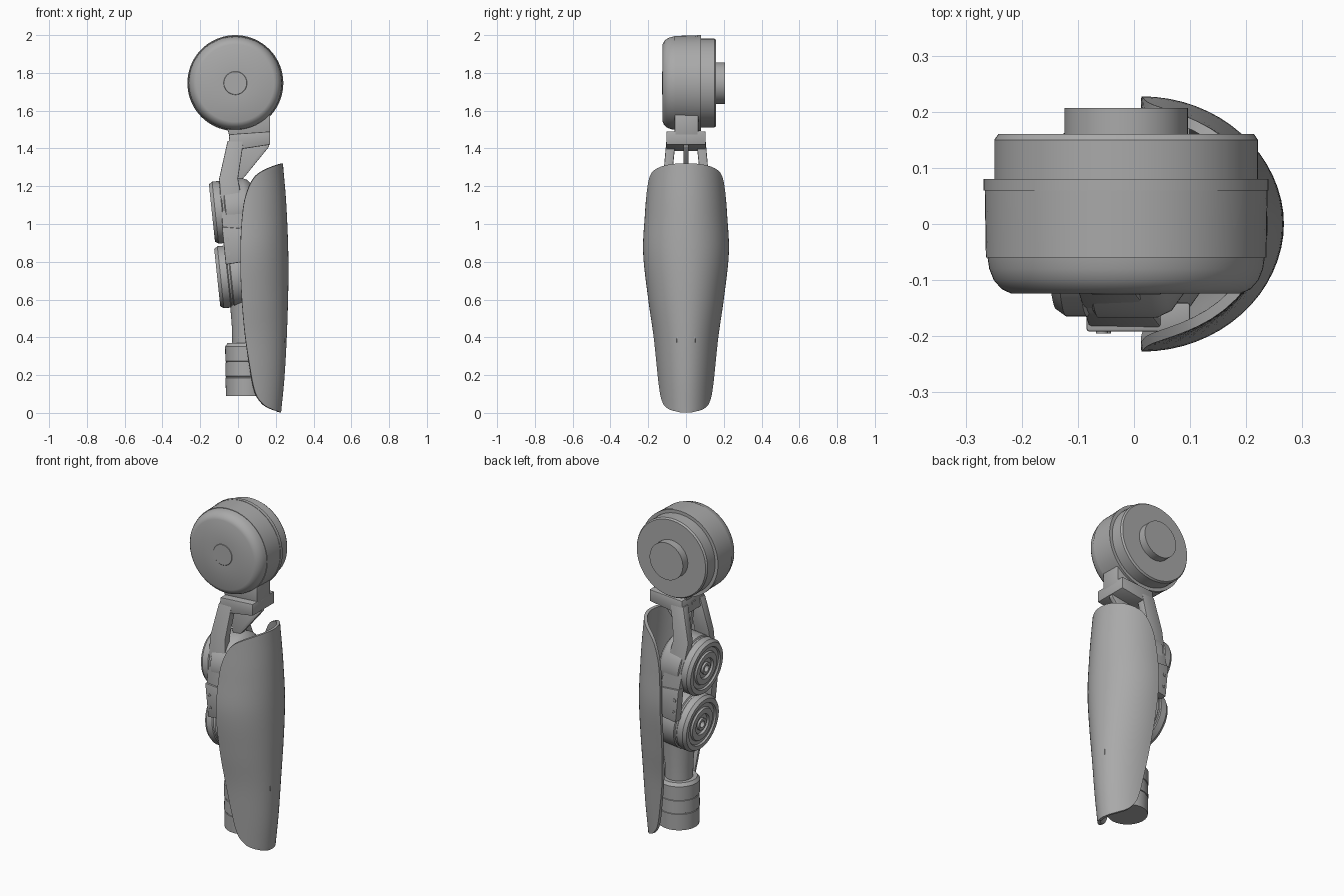
import bpy, bmesh, math
from mathutils import Matrix, Vector

if "Cube" in bpy.data.objects:
    bpy.data.objects.remove(bpy.data.objects["Cube"], do_unlink=True)

grey = bpy.data.materials.new("mid_grey")
grey.use_nodes = True
grey.diffuse_color = (0.4, 0.4, 0.4, 1)
grey.node_tree.nodes["Principled BSDF"].inputs["Base Color"].default_value = (0.4, 0.4, 0.4, 1)


def finish(name, bm, recalc=True, bevel=0.0, solid=0.0, angle=32):
    """Turn a bmesh into a shaded object, with optional thickness and bevel."""
    if recalc:
        bmesh.ops.recalc_face_normals(bm, faces=bm.faces)
    mesh = bpy.data.meshes.new(name)
    bm.to_mesh(mesh)
    bm.free()
    mesh.materials.append(grey)
    ob = bpy.data.objects.new(name, mesh)
    bpy.context.collection.objects.link(ob)
    bpy.ops.object.select_all(action='DESELECT')
    ob.select_set(True)
    bpy.context.view_layer.objects.active = ob
    if solid:
        m = ob.modifiers.new("thickness", 'SOLIDIFY')
        m.thickness, m.offset = solid, -1
        bpy.ops.object.modifier_apply(modifier=m.name)
    if bevel:
        m = ob.modifiers.new("bevel", 'BEVEL')
        m.width, m.segments = bevel, 2
        bpy.ops.object.modifier_apply(modifier=m.name)
    bpy.ops.object.shade_smooth_by_angle(angle=math.radians(angle))
    return ob


def lathe(name, profile, centre, axis, sides=64):
    """Spin (radius, height) pairs around an axis."""
    bm = bmesh.new()
    rings = []
    for r, h in profile:
        if r == 0:
            rings.append([bm.verts.new((0, 0, h))] * sides)
        else:
            rings.append([bm.verts.new((r * math.cos(a), r * math.sin(a), h))
                          for a in (math.tau * k / sides for k in range(sides))])
    for low, high in zip(rings, rings[1:]):
        for k in range(sides):
            n = (k + 1) % sides
            loop = list(dict.fromkeys((low[k], low[n], high[n], high[k])))
            bm.faces.new(loop)
    turn = Vector(axis).to_track_quat('Z', 'Y').to_matrix().to_4x4()
    bm.transform(Matrix.Translation(centre) @ turn)
    return finish(name, bm)


def prism(name, outline, y0, y1, bevel=0.005):
    """Extrude an (x, z) outline between two y values."""
    bm = bmesh.new()
    a = [bm.verts.new((x, y0, z)) for x, z in outline]
    b = [bm.verts.new((x, y1, z)) for x, z in outline]
    bm.faces.new(a)
    bm.faces.new(b)
    for k in range(len(a)):
        n = (k + 1) % len(a)
        bm.faces.new((a[k], a[n], b[n], b[k]))
    return finish(name, bm, bevel=bevel)


def loft(name, sections):
    """Join rectangular sections (z, x0, x1, y0, y1)."""
    bm = bmesh.new()
    rows = [[bm.verts.new(p) for p in ((x0, y0, z), (x1, y0, z), (x1, y1, z), (x0, y1, z))]
            for z, x0, x1, y0, y1 in sections]
    bm.faces.new(rows[0])
    bm.faces.new(rows[-1])
    for a, b in zip(rows, rows[1:]):
        for k in range(4):
            n = (k + 1) % 4
            bm.faces.new((a[k], a[n], b[n], b[k]))
    return finish(name, bm, bevel=0.005)


def curve(keys, t):
    """Smooth interpolation through (t, value) keys."""
    def slope(i):
        a, b = keys[max(i - 1, 0)], keys[min(i + 1, len(keys) - 1)]
        return (b[1] - a[1]) / (b[0] - a[0])
    t = min(max(t, keys[0][0]), keys[-1][0])
    i = max(k for k in range(len(keys) - 1) if keys[k][0] <= t)
    (t0, v0), (t1, v1) = keys[i], keys[i + 1]
    d = t1 - t0
    s = (t - t0) / d
    return (v0 * (1 + 2 * s) * (1 - s) ** 2 + v1 * s * s * (3 - 2 * s)
            + d * s * (1 - s) * (slope(i) * (1 - s) - slope(i + 1) * s))


# Shoulder drum with rounded front cap, rim, back step and axle
lathe("shoulder_drum", [
    (0, -.126), (.06, -.126), (.062, -.124), (.205, -.124), (.222, -.116), (.236, -.1),
    (.244, -.08), (.247, -.06), (.25, -.06), (.252, .06), (.254, .06), (.254, .08),
    (.235, .08), (.235, .15), (.228, .16), (.11, .16), (.11, .207), (0, .207)],
    (-.014, 0, 1.746), (0, 1, 0), 72)

# Bracket under the drum
prism("bracket_neck", [(-.06, 1.6), (-.06, 1.52), (-.045, 1.46), (.17, 1.47), (.17, 1.6)],
      -.06, .066)
prism("bracket_flange", [(-.045, 1.475), (.17, 1.49), (.17, 1.42), (-.055, 1.385)], -.104, .104)
prism("bracket_web", [(-.055, 1.44), (.165, 1.44), (.165, 1.41), (.035, 1.25), (-.02, 1.2)],
      -.014, .014, 0.003)

# Legs, side plates and bolts, mirrored front to back
for side, label in ((-1, "front"), (1, "back")):
    loft(label + "_leg", [(1.44, -.055, .03, side * .055, side * .104),
                          (1.24, -.1, .0, side * .075, side * .122),
                          (.96, -.08, .05, side * .14, side * .187)])
    prism(label + "_side_plate", [(-.085, .985), (.1, .97), (.1, .81), (-.065, .785)],
          side * .14, side * .192)
    for x, z in ((-.057, .918), (-.052, .845)):
        lathe(label + "_bolt", [(0, 0), (.011, 0), (.011, .004), (.005, .004), (.005, .001), (0, .001)],
              (x, side * .191, z), (0, side, 0), 16)

# Two tilted joint motors with ringed faces
motor = [(0, -.23), (.12, -.23), (.155, -.205), (.167, -.18), (.167, -.075), (.16, -.07),
         (.16, -.06), (.165, -.055), (.165, -.018), (.152, 0), (.127, 0), (.122, -.01),
         (.1, -.01), (.095, 0), (.062, 0), (.057, -.012), (.036, -.012), (.036, 0),
         (.02, 0), (.02, -.03), (0, -.03)]
for label, centre in (("upper", (-.138, 0, 1.058)), ("lower", (-.11, 0, .716))):
    lathe(label + "_motor", motor, centre, (-.994, 0, -.105))

# Lower neck and wrist cylinder with grooves
lathe("wrist_neck", [(0, .35), (.076, .35), (.078, .45), (.09, .6), (0, .6)], (.046, 0, 0), (0, 0, 1))
wrist = [(0, .09), (.11, .09)]
for z in (.19, .27):
    wrist += [(.112, z - .004), (.109, z - .002), (.109, z + .002), (.113, z + .004)]
wrist += [(.114, .352), (.1, .37), (0, .37)]
lathe("wrist_cylinder", wrist, (.046, 0, 0), (0, 0, 1))

# Mounts joining the arm to the shell
for z in (.39, .88):
    prism("shell_mount", [(.06, z - .02), (.25, z - .02), (.25, z + .02), (.06, z + .02)], -.05, .05)

# Curved outer shell: half ellipses trimmed by a side edge
edge = [(.005, .222), (.015, .19), (.04, .14), (.1, .095), (.25, .062), (.45, .033), (.7, .015),
        (.9, .014), (1.1, .03), (1.2, .06), (1.26, .1), (1.29, .15), (1.31, .2), (1.32, .232)]
ridge = [(0, .228), (.2, .247), (.5, .262), (.8, .267), (1.1, .256), (1.32, .238)]
width = [(0, .14), (.2, .155), (.4, .172), (.6, .2), (.85, .227), (1.05, .218), (1.24, .205), (1.32, .2)]
rows, cols, x0 = 56, 32, .013
bm = bmesh.new()
grid = []
for i in range(rows + 1):
    z = .003 + 1.317 * (1 - math.cos(math.pi * i / rows)) / 2
    reach = curve(ridge, z) - x0
    limit = math.acos(min(max((curve(edge, z) - x0) / reach, 0), .999))
    angles = [limit * (2 * j / cols - 1) for j in range(cols + 1)]
    grid.append([bm.verts.new((x0 + reach * math.cos(a), curve(width, z) * math.sin(a), z))
                 for a in angles])
for a, b in zip(grid, grid[1:]):
    for j in range(cols):
        bm.faces.new((a[j], a[j + 1], b[j + 1], b[j]))
finish("outer_shell", bm, recalc=False, solid=0.018, angle=40)
